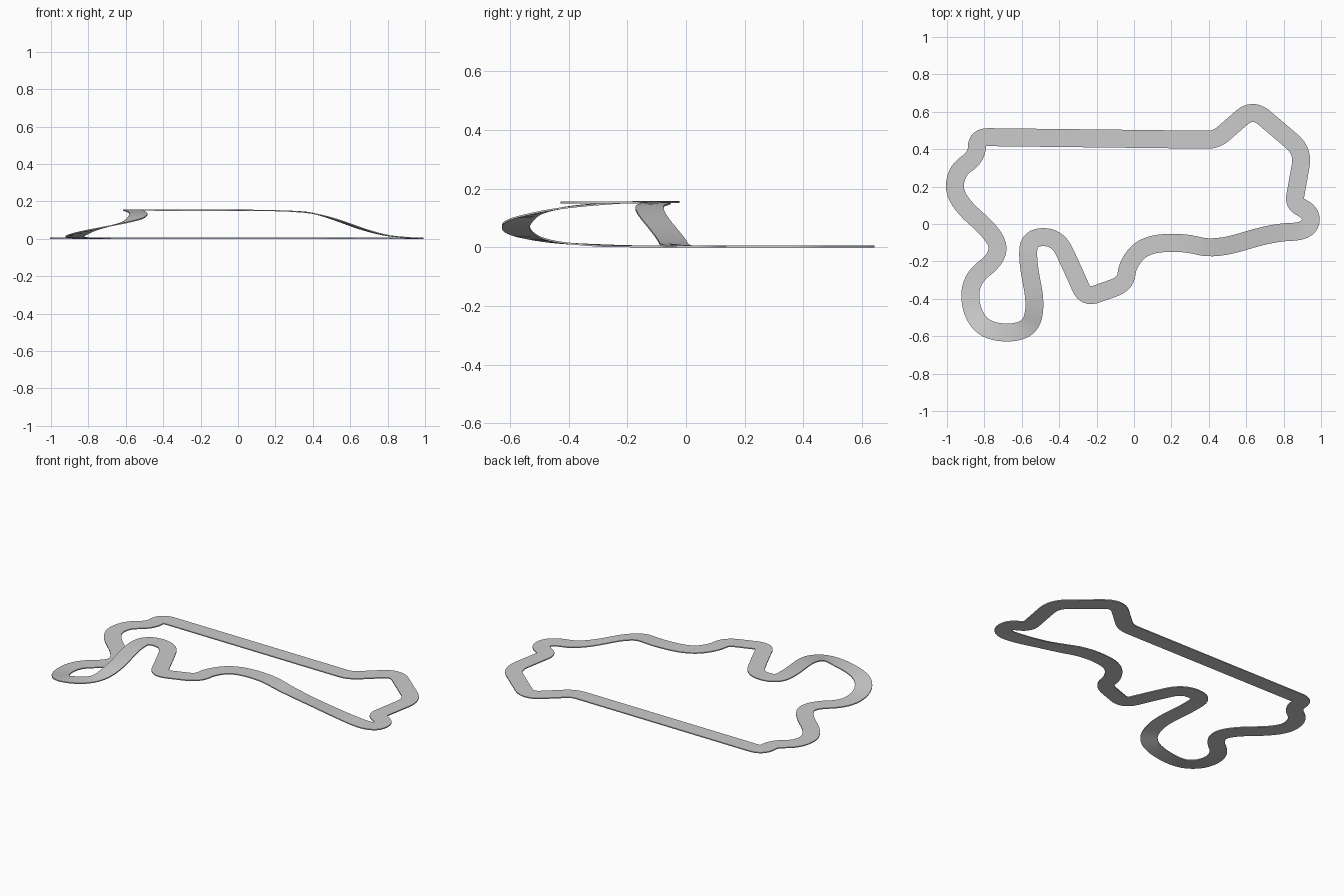
import bpy
import bmesh
from math import radians
from mathutils import Vector

default_cube = bpy.data.objects.get("Cube")
if default_cube:
    bpy.data.objects.remove(default_cube, do_unlink=True)

HALF_WIDTH = 0.048
THICKNESS = 0.006
STEPS = 8
FULL = 1.0  # bend reaches half way along both neighbouring edges

# Control polygon of the road: x, y, height, longest bend length
left_bends = [
    (-.84, .465, 0, .06), (-.84, .36, 0, FULL), (-.955, .28, 0, FULL),
    (-.96, .13, 0, FULL), (-.735, -.065, 0, FULL), (-.725, -.18, 0, FULL),
]
climbing_loop = [
    (-.875, -.295, .003, FULL), (-.875, -.465, .014, FULL),
    (-.785, -.58, .045, FULL), (-.57, -.58, .09, FULL),
    (-.52, -.445, .132, FULL), (-.57, -.2, .152, FULL),
]
upper_road = [
    (-.56, -.07, .152, FULL), (-.41, -.07, .15, FULL), (-.34, -.215, .15, FULL),
    (-.26, -.395, .15, .06), (-.045, -.32, .15, .07), (-.035, -.215, .15, FULL),
    (.055, -.11, .15, FULL),
]
descent = [
    (.26, -.095, .147, FULL), (.435, -.14, .134, FULL),
    (.74, -.045, .02, FULL), (.93, -.04, 0, FULL),
]
right_bends = [
    (.955, .055, 0, FULL), (.855, .11, 0, .04), (.905, .39, 0, .08),
    (.635, .62, 0, .08), (.44, .45, 0, .05),
]


def rounded_path(controls):
    """Round every corner of a closed polygon with a quadratic bend."""
    path = []
    count = len(controls)
    for i, (*corner, reach) in enumerate(controls):
        corner = Vector(corner)
        ends = []
        for neighbour in (controls[i - 1], controls[(i + 1) % count]):
            edge = Vector(neighbour[:3]) - corner
            ends.append(corner + edge.normalized() * min(reach, edge.length / 2))
        for step in range(STEPS + 1):
            t = step / STEPS
            point = ends[0].lerp(corner, t).lerp(corner.lerp(ends[1], t), t)
            if not path or (point - path[-1]).length > 0.001:
                path.append(point)
    if (path[0] - path[-1]).length < 0.001:
        path.pop()
    return path


def road_mesh(name, path):
    """Sweep a flat, level rectangle along a closed path."""
    bm = bmesh.new()
    rings = []
    up = Vector((0, 0, THICKNESS))
    count = len(path)
    for i, point in enumerate(path):
        ahead = path[(i + 1) % count] - path[i - 1]
        side = Vector((-ahead.y, ahead.x, 0)).normalized() * HALF_WIDTH
        section = (point - side, point + side, point + side + up, point - side + up)
        rings.append([bm.verts.new(corner) for corner in section])
    for i, ring in enumerate(rings):
        following = rings[(i + 1) % count]
        for j in range(4):
            k = (j + 1) % 4
            bm.faces.new((ring[j], ring[k], following[k], following[j]))
    bmesh.ops.recalc_face_normals(bm, faces=bm.faces)
    # Keep the deck facing upward
    if sum(f.normal.z * f.calc_center_median().z for f in bm.faces) < 0:
        bmesh.ops.reverse_faces(bm, faces=bm.faces)
    mesh = bpy.data.meshes.new(name)
    bm.to_mesh(mesh)
    bm.free()
    return mesh


# Road surface colour
grey = bpy.data.materials.new("road_grey")
grey.use_nodes = True
colour = (0.6, 0.6, 0.6, 1)
grey.diffuse_color = colour
grey.node_tree.nodes["Principled BSDF"].inputs["Base Color"].default_value = colour

# Closed circuit ribbon
controls = left_bends + climbing_loop + upper_road + descent + right_bends
mesh = road_mesh("circuit_road", rounded_path(controls))
mesh.materials.append(grey)
road = bpy.data.objects.new("circuit_road", mesh)
bpy.context.collection.objects.link(road)

bpy.ops.object.select_all(action='DESELECT')
road.select_set(True)
bpy.context.view_layer.objects.active = road
bpy.ops.object.shade_smooth_by_angle(angle=radians(30))
